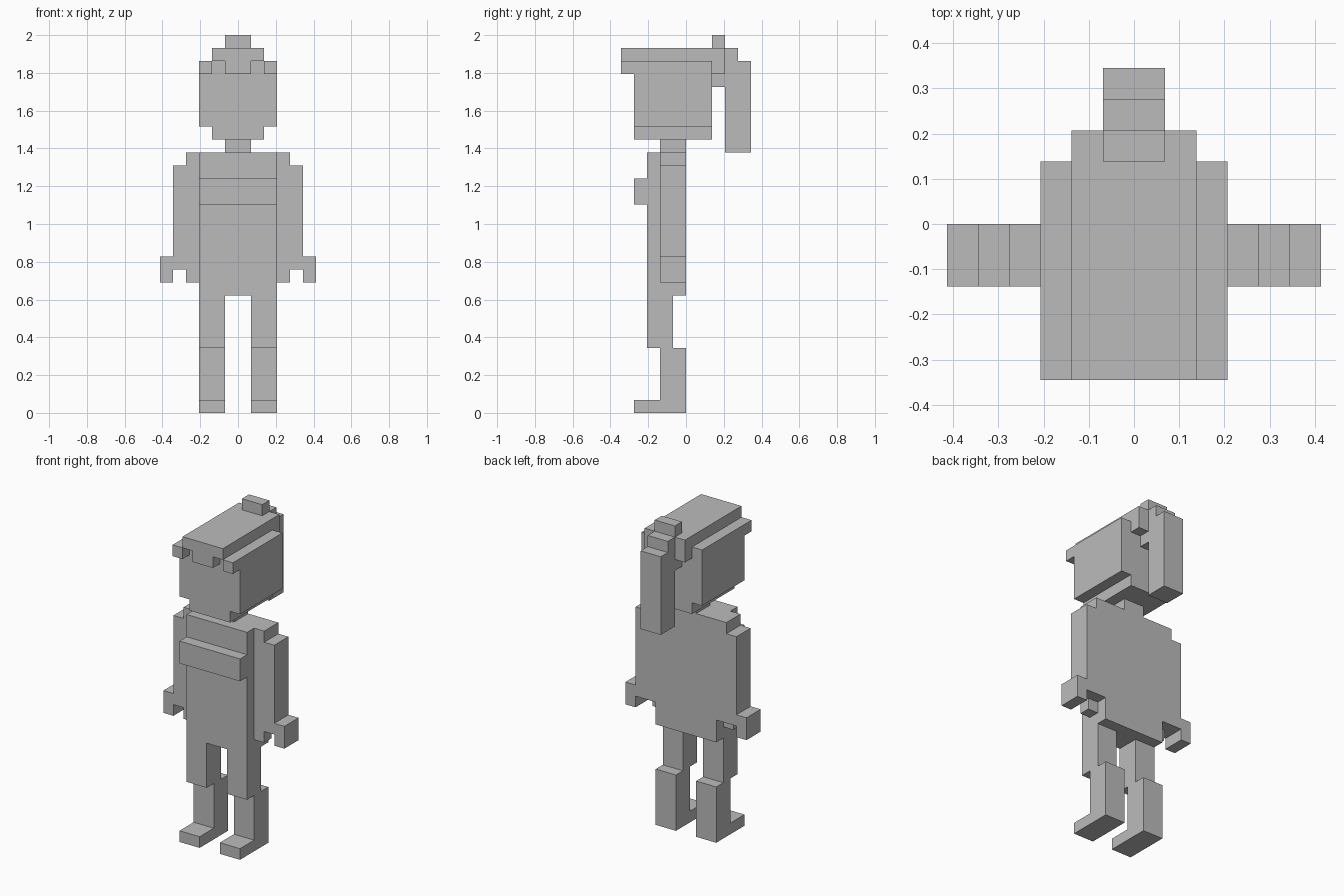
import bpy
import bmesh
from mathutils import Vector

cube = bpy.data.objects.get("Cube")
if cube:
    bpy.data.objects.remove(cube, do_unlink=True)

U = 2 / 29  # one block; the figure is 29 blocks tall

grey = bpy.data.materials.new("plain grey")
grey.use_nodes = True
grey.diffuse_color = (0.5, 0.5, 0.5, 1)
grey.node_tree.nodes["Principled BSDF"].inputs["Base Color"].default_value = (0.5, 0.5, 0.5, 1)


def blocks(name, *boxes):
    """One flat-shaded object made of boxes, each (x range, y range, z range) in blocks."""
    bm = bmesh.new()
    for box in boxes:
        low = Vector([min(r) for r in box]) * U
        high = Vector([max(r) for r in box]) * U
        verts = bmesh.ops.create_cube(bm, size=1)["verts"]
        for v in verts:
            v.co = (low + high) / 2 + v.co * (high - low)
    mesh = bpy.data.meshes.new(name)
    bm.to_mesh(mesh)
    bm.free()
    mesh.materials.append(grey)
    obj = bpy.data.objects.new(name, mesh)
    bpy.context.scene.collection.objects.link(obj)


# Torso and neck
blocks("torso", ((-3, 3), (-3, 0), (9, 20)))
blocks("chest", ((-3, 3), (-4, -3), (16, 18)))
blocks("neck", ((-1, 1), (-2, 0), (20, 21)))

# Limbs, one set per side
for side, s in (("left", 1), ("right", -1)):
    leg = (s, 3 * s)
    inner, outer, tip = (3 * s, 4 * s), (4 * s, 5 * s), (5 * s, 6 * s)
    blocks(side + "_foot", (leg, (-4, -2), (0, 1)))
    blocks(side + "_shin", (leg, (-2, 0), (0, 5)))
    blocks(side + "_thigh", (leg, (-3, -1), (5, 9)))
    blocks(side + "_arm", (inner, (-2, 0), (11, 20)), (outer, (-2, 0), (11, 19)))
    blocks(side + "_hand", (tip, (-2, 0), (10, 12)))
    blocks(side + "_thumb", (inner, (-2, -1), (10, 11)))
    blocks(side + "_fringe", ((2 * s, 3 * s), (-5, -4), (26, 27)))

# Head
blocks("jaw", ((-2, 2), (-4, 2), (21, 22)))
blocks("head", ((-3, 3), (-4, 2), (22, 27)))

# Hair
blocks("hair_top", ((-2, 2), (-5, 3), (27, 28)))
blocks("middle_fringe", ((-1, 1), (-5, -4), (26, 27)))
blocks("hair_back", ((-2, 2), (2, 3), (26, 27)), ((-1, 1), (2, 3), (25, 26)))
blocks("ponytail", ((-1, 1), (2, 3), (28, 29)),
       ((-1, 1), (3, 4), (27, 28)), ((-1, 1), (3, 5), (20, 27)))
